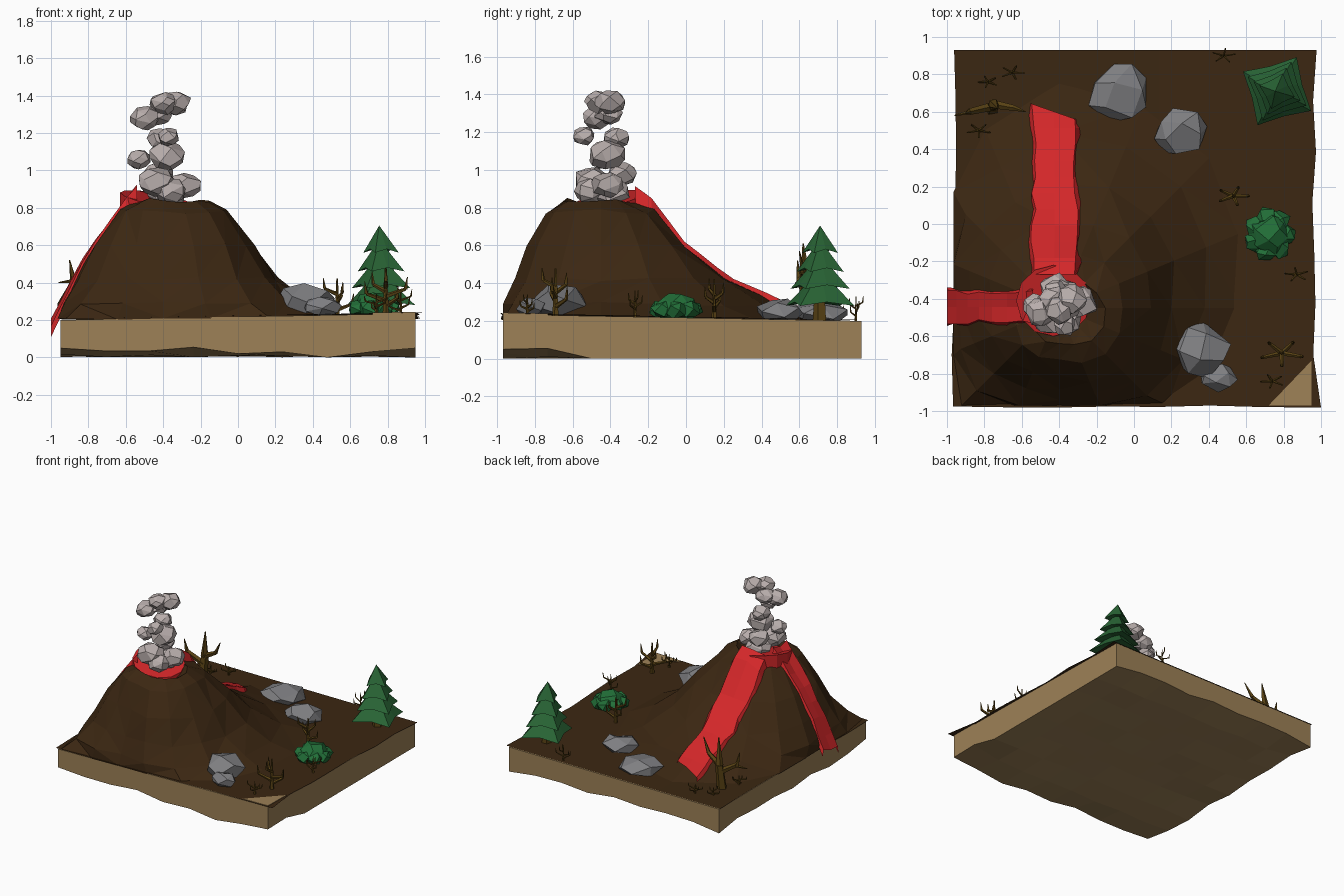
import bpy, bmesh, math, random
from mathutils import Vector, Matrix
from mathutils.bvhtree import BVHTree

if "Cube" in bpy.data.objects:
    bpy.data.objects.remove(bpy.data.objects["Cube"], do_unlink=True)
rng = random.Random(7)


def material(name, *rgb):
    m = bpy.data.materials.new(name)
    m.use_nodes = True
    m.diffuse_color = (*rgb, 1)
    m.node_tree.nodes["Principled BSDF"].inputs["Base Color"].default_value = (*rgb, 1)
    return m


earth = material("dark_earth", 0.044, 0.02, 0.006)
sand = material("tan_sand", 0.34, 0.22, 0.095)
lava = material("red_lava", 0.65, 0.02, 0.022)
stone = material("grey_stone", 0.21, 0.21, 0.22)
smoke = material("pale_smoke", 0.48, 0.42, 0.41)
pine = material("pine_green", 0.022, 0.13, 0.036)
leaf = material("bush_green", 0.016, 0.16, 0.04)
wood = material("dead_wood", 0.1, 0.055, 0.007)


def finish(name, bm, mat):
    bmesh.ops.recalc_face_normals(bm, faces=bm.faces)
    mesh = bpy.data.meshes.new(name)
    bm.to_mesh(mesh)
    mesh.materials.append(mat)
    obj = bpy.data.objects.new(name, mesh)
    bpy.context.collection.objects.link(obj)
    bm.free()
    return obj


def loft(bm, rings, closed):
    """Skin a list of point rows with faces."""
    rows = [[bm.verts.new(p) for p in ring] for ring in rings]
    n = len(rows[0])
    for a, b in zip(rows, rows[1:]):
        for i in range(n if closed else n - 1):
            j = (i + 1) % n
            bm.faces.new((a[i], a[j], b[j], b[i]))
    return rows


def blob(bm, center, size, points=18):
    """Chunky faceted lump: hull of evenly spread, jittered points."""
    part = bmesh.new()
    spin = rng.uniform(0, 6.28)
    for i in range(points):
        z = 1 - (2 * i + 1) / points
        a = i * 2.4 + spin + rng.uniform(-0.3, 0.3)
        r = math.sqrt(1 - z * z)
        p = Vector((r * math.cos(a), r * math.sin(a), z)) * rng.uniform(0.97, 1.1)
        part.verts.new([c + s * v for c, s, v in zip(center, size, p)])
    bmesh.ops.convex_hull(part, input=part.verts)
    bmesh.ops.dissolve_limit(part, angle_limit=0.4, verts=part.verts, edges=part.edges)
    mesh = bpy.data.meshes.new("temp")
    part.to_mesh(mesh)
    part.free()
    bm.from_mesh(mesh)
    bpy.data.meshes.remove(mesh)


def twig(bm, a, b, r1, r2):
    """Tapered five-sided stick from a to b."""
    a, b = Vector(a), Vector(b)
    d = b - a
    m = Matrix.Translation((a + b) / 2) @ d.to_track_quat('Z', 'Y').to_matrix().to_4x4()
    bmesh.ops.create_cone(bm, cap_ends=True, segments=5, radius1=r1, radius2=r2,
                          depth=d.length, matrix=m)


def slab_top(x, y):
    return 0.2 + 0.035 * (x + 0.95) / 1.9 * (0.93 - y) / 1.9


# Sand slab with a ragged underside
bm = bmesh.new()
bmesh.ops.create_grid(bm, x_segments=8, y_segments=8, size=0.95)
bmesh.ops.translate(bm, verts=bm.verts, vec=(0, -0.02, 0))
lower = list(bm.verts)
ext = bmesh.ops.extrude_face_region(bm, geom=list(bm.faces))
for v in ext["geom"]:
    if isinstance(v, bmesh.types.BMVert):
        v.co.z = slab_top(v.co.x, v.co.y)
front_edge = [0.05, 0.035, 0.035, 0.055, 0.02, 0.03, 0.0, 0.03, 0.05]
for v in lower:
    i = round((v.co.x + 0.95) / 0.2375)
    if v.co.y < -0.9:
        v.co.z = front_edge[i]
    elif i == 8:
        v.co.z = 0.055 if v.co.y < -0.5 else 0.0
    elif i == 0 or v.co.y > 0.9:
        v.co.z = rng.uniform(0, 0.05)
    else:
        v.co.z = rng.uniform(0, 0.02)
finish("sand_slab", bm, sand)

# Thin ground layer with uneven edges
bm = bmesh.new()
bmesh.ops.create_grid(bm, x_segments=7, y_segments=7, size=0.95)
for v in bm.verts:
    v.co.y -= 0.02
    v.co.z = slab_top(v.co.x, v.co.y) + 0.006
    if abs(v.co.x) > 0.94:
        v.co.x += math.copysign(rng.uniform(0, 0.03), v.co.x)
    if v.co.y < -0.96:
        v.co.y -= rng.uniform(0, 0.012)
        if v.co.x > 0.9:
            v.co.x = 1.0
ground_tree = BVHTree.FromBMesh(bm)
finish("ground", bm, earth)

# Bare sand corner
bm = bmesh.new()
corner = [(0.72, -0.97), (0.95, -0.97), (0.95, -0.73)]
top = [bm.verts.new((x, y, slab_top(x, y) + 0.009)) for x, y in corner]
low = [bm.verts.new((x, y, slab_top(x, y))) for x, y in corner]
bm.faces.new(top)
bm.faces.new(low)
for i in range(3):
    j = (i + 1) % 3
    bm.faces.new((top[i], top[j], low[j], low[i]))
finish("bare_corner", bm, sand)

# Volcano: contour radii in eight compass directions, east first, counterclockwise
cx, cy = -0.4, -0.45
contours = [
    (0.84, [0.25, 0.2, 0.18, 0.18, 0.15, 0.18, 0.19, 0.25]),
    (0.78, [0.35, 0.34, 0.27, 0.27, 0.21, 0.27, 0.28, 0.36]),
    (0.60, [0.48, 0.52, 0.45, 0.43, 0.37, 0.39, 0.36, 0.47]),
    (0.42, [0.61, 0.70, 0.67, 0.57, 0.47, 0.50, 0.44, 0.56]),
    (0.29, [0.78, 0.92, 0.95, 0.70, 0.53, 0.63, 0.49, 0.66]),
    (0.205, [0.98, 1.15, 1.2, 0.88, 0.57, 0.74, 0.52, 0.82]),
]
spokes = 16


def contour(z, radii, scale=1.0, rough=0.012):
    ring = []
    for k in range(spokes):
        a = k * math.tau / spokes
        i, f = divmod(k * 8 / spokes, 1)
        r = radii[int(i)] * (1 - f) + radii[(int(i) + 1) % 8] * f
        r = scale * r + rng.uniform(-rough, rough)
        x = max(cx + r * math.cos(a), -0.965)
        y = max(cy + r * math.sin(a), -0.97)
        ring.append((x, y, z + rng.uniform(-rough, rough)))
    return ring


bm = bmesh.new()
rows = loft(bm, [contour(0.76, contours[0][1], 0.6)] +
            [contour(z, r, 1, 0.004 if z < 0.25 else 0.012) for z, r in contours], True)
bm.faces.new(rows[0])
bmesh.ops.triangulate(bm, faces=bm.faces)
hill_tree = BVHTree.FromBMesh(bm)
finish("volcano", bm, earth)


def surface(x, y):
    hits = [t.ray_cast(Vector((x, y, 3)), Vector((0, 0, -1)))[0] for t in (hill_tree, ground_tree)]
    return max([h.z for h in hits if h] + [0.2])


# Lava pool, raised towards the two streams
bm = bmesh.new()
rim = []
for k in range(12):
    a = k * math.tau / 12
    x, y = -0.43 + 0.2 * math.cos(a), -0.41 + 0.19 * math.sin(a)
    rim.append((x, y, 0.845 + 0.05 * math.cos(a - 2.4)))
rows = loft(bm, [rim, [(x, y, 0.72) for x, y, z in rim]], True)
bm.faces.new(rows[0])
finish("lava_pool", bm, lava)


# Lava streams hugging the slope
def stream(name, stations, half, place, drop=0.0):
    rings = []
    for k, s in enumerate(stations):
        t = k / (len(stations) - 1)
        lift = 0.025 + 0.06 * max(0, 1 - 4 * t)
        ring = []
        for side in (-1, -0.8, 0, 0.8, 1):
            edge = abs(side) == 1
            x, y = place(s, side * (half + rng.uniform(-0.018, 0.018)))
            z = surface(max(x, -0.95), y) + (-0.03 if edge else lift + rng.uniform(-0.006, 0.006))
            ring.append((x, y, z - (drop if k == len(stations) - 1 else 0)))
        rings.append(ring)
    b = bmesh.new()
    loft(b, rings, False)
    finish(name, b, lava)


stream("back_lava_stream", [-0.27 + 0.087 * k for k in range(11)], 0.14,
       lambda s, w: (-0.425 + w, s - (0.35 * w if s > 0.55 else 0)))
stream("side_lava_stream", [-0.54, -0.6, -0.68, -0.76, -0.83, -0.89, -0.95, -1.0], 0.1,
       lambda s, w: (s, -0.445 + w), 0.1)

# Smoke column
bm = bmesh.new()
puffs = [(-0.44, -0.5, 0.94, 0.1), (-0.28, -0.42, 0.92, 0.085), (-0.38, -0.4, 0.88, 0.1),
         (-0.42, -0.34, 0.98, 0.08), (-0.36, -0.51, 0.89, 0.085), (-0.53, -0.44, 1.06, 0.065),
         (-0.38, -0.42, 1.08, 0.1), (-0.42, -0.37, 1.17, 0.07), (-0.37, -0.54, 1.18, 0.06),
         (-0.5, -0.47, 1.28, 0.08), (-0.43, -0.41, 1.3, 0.075), (-0.4, -0.46, 1.36, 0.075),
         (-0.33, -0.4, 1.36, 0.08)]
for x, y, z, r in puffs:
    blob(bm, (x, y, z), (r, r, r * 0.8), 22)
finish("smoke_column", bm, smoke)

# Boulders
boulders = [(-0.08, 0.7, 0.24, 0.17, 0.16, 0.07), (0.25, 0.49, 0.25, 0.145, 0.13, 0.07),
            (0.36, -0.67, 0.3, 0.15, 0.15, 0.1), (0.45, -0.82, 0.27, 0.1, 0.075, 0.055)]
for i, (x, y, z, *size) in enumerate(boulders):
    bm = bmesh.new()
    blob(bm, (x, y, z), size, 15)
    finish(f"boulder_{i + 1}", bm, stone)

# Pine: four star-shaped tiers on a trunk
tx, ty = 0.765, 0.71
bm = bmesh.new()
tiers = [(0.28, 0.21, 0.47), (0.37, 0.175, 0.55), (0.46, 0.135, 0.63), (0.56, 0.1, 0.705)]
for n, (z, r, apex) in enumerate(tiers):
    skirt = []
    for k in range(8):
        a = math.radians(60 + 45 * k + 4 * n)
        q = r if k % 2 == 0 else r * 0.66
        skirt.append(bm.verts.new((tx + q * math.cos(a), ty + q * math.sin(a),
                                   z + (0 if k % 2 == 0 else 0.02))))
    tip = bm.verts.new((tx - 0.01, ty, apex))
    under = bm.verts.new((tx, ty, z + 0.03))
    for k in range(8):
        pair = (skirt[k], skirt[(k + 1) % 8])
        bm.faces.new((*pair, tip))
        bm.faces.new((*pair, under))
finish("pine_foliage", bm, pine)
bm = bmesh.new()
twig(bm, (tx, ty, 0.19), (tx, ty, 0.34), 0.04, 0.03)
finish("pine_trunk", bm, wood)

# Leafy bush
bm = bmesh.new()
blob(bm, (0.725, -0.055, 0.27), (0.11, 0.11, 0.08), 20)
for k in range(7):
    a = k * math.tau / 7
    blob(bm, (0.725 + 0.085 * math.cos(a), -0.055 + 0.09 * math.sin(a), 0.26),
         (0.06, 0.06, 0.05), 12)
finish("leafy_bush", bm, leaf)

# Bare tree
bm = bmesh.new()
limbs = [((-0.76, 0.62, 0.19), (-0.75, 0.64, 0.4), 0.04, 0.03),
         ((-0.75, 0.64, 0.4), (-0.73, 0.62, 0.61), 0.03, 0.004),
         ((-0.75, 0.63, 0.34), (-0.88, 0.6, 0.42), 0.025, 0.018),
         ((-0.88, 0.6, 0.41), (-0.9, 0.59, 0.52), 0.018, 0.003),
         ((-0.87, 0.6, 0.41), (-0.96, 0.58, 0.4), 0.013, 0.003),
         ((-0.75, 0.64, 0.4), (-0.64, 0.62, 0.46), 0.024, 0.016),
         ((-0.64, 0.62, 0.46), (-0.58, 0.6, 0.57), 0.016, 0.003)]
for limb in limbs:
    twig(bm, *limb)
finish("bare_tree", bm, wood)

# Dry shrubs: x, y, height, spread, stem thickness
shrubs = [(0.53, 0.15, 0.21, 0.08, 0.015), (0.79, -0.69, 0.25, 0.11, 0.018),
          (0.74, -0.84, 0.11, 0.06, 0.009), (0.87, -0.27, 0.14, 0.06, 0.009),
          (0.48, 0.9, 0.13, 0.06, 0.007), (-0.65, 0.81, 0.08, 0.06, 0.008),
          (-0.83, 0.5, 0.08, 0.06, 0.008), (-0.78, 0.76, 0.07, 0.05, 0.008)]
for n, (x, y, h, spread, thick) in enumerate(shrubs):
    bm = bmesh.new()
    base = Vector((x, y, slab_top(x, y)))
    twig(bm, base, base + Vector((0, 0, h)), thick, thick * 0.3)
    for k in range(5):
        a = k * 2.5 + n
        start = base + Vector((0, 0, h * (0.2 + 0.1 * k)))
        out = Vector((spread * math.cos(a), 0.6 * spread * math.sin(a), h * 0.15))
        twig(bm, start, start + out, thick * 0.8, thick * 0.5)
        twig(bm, start + out, start + out * 1.1 + Vector((0, 0, h * 0.25)), thick * 0.6, 0.002)
    finish(f"dry_shrub_{n + 1}", bm, wood)
